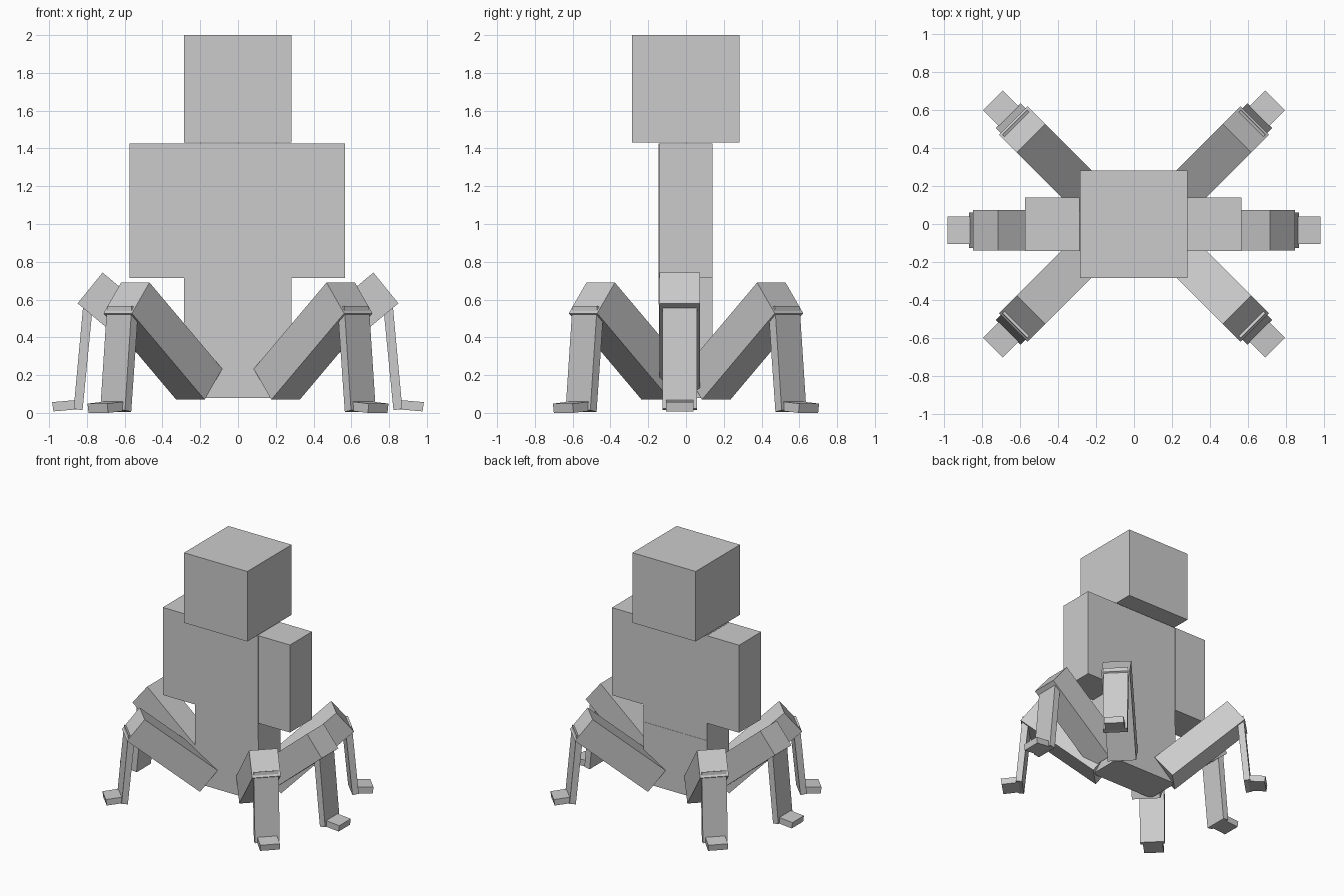
import bpy, bmesh, math
from mathutils import Vector

if "Cube" in bpy.data.objects:
    bpy.data.objects.remove(bpy.data.objects["Cube"])


def box(name, lo, hi):
    bm = bmesh.new()
    bmesh.ops.create_cube(bm, size=1)
    for v in bm.verts:
        v.co = Vector([(a + b) / 2 + c * (b - a) for a, b, c in zip(lo, hi, v.co)])
    finish(name, bm)


def finish(name, bm):
    bmesh.ops.recalc_face_normals(bm, faces=bm.faces)
    me = bpy.data.meshes.new(name)
    bm.to_mesh(me)
    bm.free()
    ob = bpy.data.objects.new(name, me)
    bpy.context.collection.objects.link(ob)
    return ob


def slab(name, profile, width, angle, origin, shift):
    """Extrude a (radius, height) profile sideways, pointing along angle."""
    bm = bmesh.new()
    face = bm.faces.new([bm.verts.new((r + shift[0], -width / 2, z + shift[1]))
                         for r, z in profile])
    ext = bmesh.ops.extrude_face_region(bm, geom=[face])["geom"]
    bmesh.ops.translate(bm, vec=(0, width, 0),
                        verts=[g for g in ext if isinstance(g, bmesh.types.BMVert)])
    ob = finish(name, bm)
    ob.location = (*origin, 0)
    ob.rotation_euler.z = angle


# Head, torso, arms and lower body
box("head", (-0.285, -0.285, 1.432), (0.283, 0.283, 2.0))
box("torso", (-0.285, -0.145, 0.574), (0.283, 0.139, 1.425))
box("lower_body", (-0.285, -0.143, 0.08), (0.283, 0.141, 0.574))
box("left_arm", (-0.575, -0.143, 0.715), (-0.287, 0.141, 1.425))
box("right_arm", (0.283, -0.143, 0.715), (0.566, 0.141, 1.425))

# Leg side profiles as (radius, height)
UPPER = [(0.717, 0.743), (0.849, 0.580), (0.304, 0.123), (0.172, 0.286)]
LOWER = [(0.819, 0.575), (0.870, 0.022), (0.823, 0.014), (0.770, 0.555)]
FOOT = [(0.984, 0.057), (0.977, 0.008), (0.837, 0.020), (0.844, 0.069)]

# Six legs: two sideways, four diagonal and set slightly lower
c = 0.046
legs = [("right", 0, (0, -0.033)), ("left", 180, (0, -0.033)),
        ("back_right", 45, (c, -c)), ("back_left", 135, (-c, -c)),
        ("front_left", 225, (-c, c)), ("front_right", 315, (c, c))]
for label, deg, origin in legs:
    a = math.radians(deg)
    diagonal = deg % 90 != 0
    hi = (-0.013, -0.053) if diagonal else (0, 0)
    lo = (0.004, -0.008) if diagonal else (0, 0)
    slab(label + "_upper_leg", UPPER, 0.213, a, origin, hi)
    slab(label + "_lower_leg", LOWER, 0.185, a, origin, lo)
    slab(label + "_foot", FOOT, 0.147, a, origin, lo)
